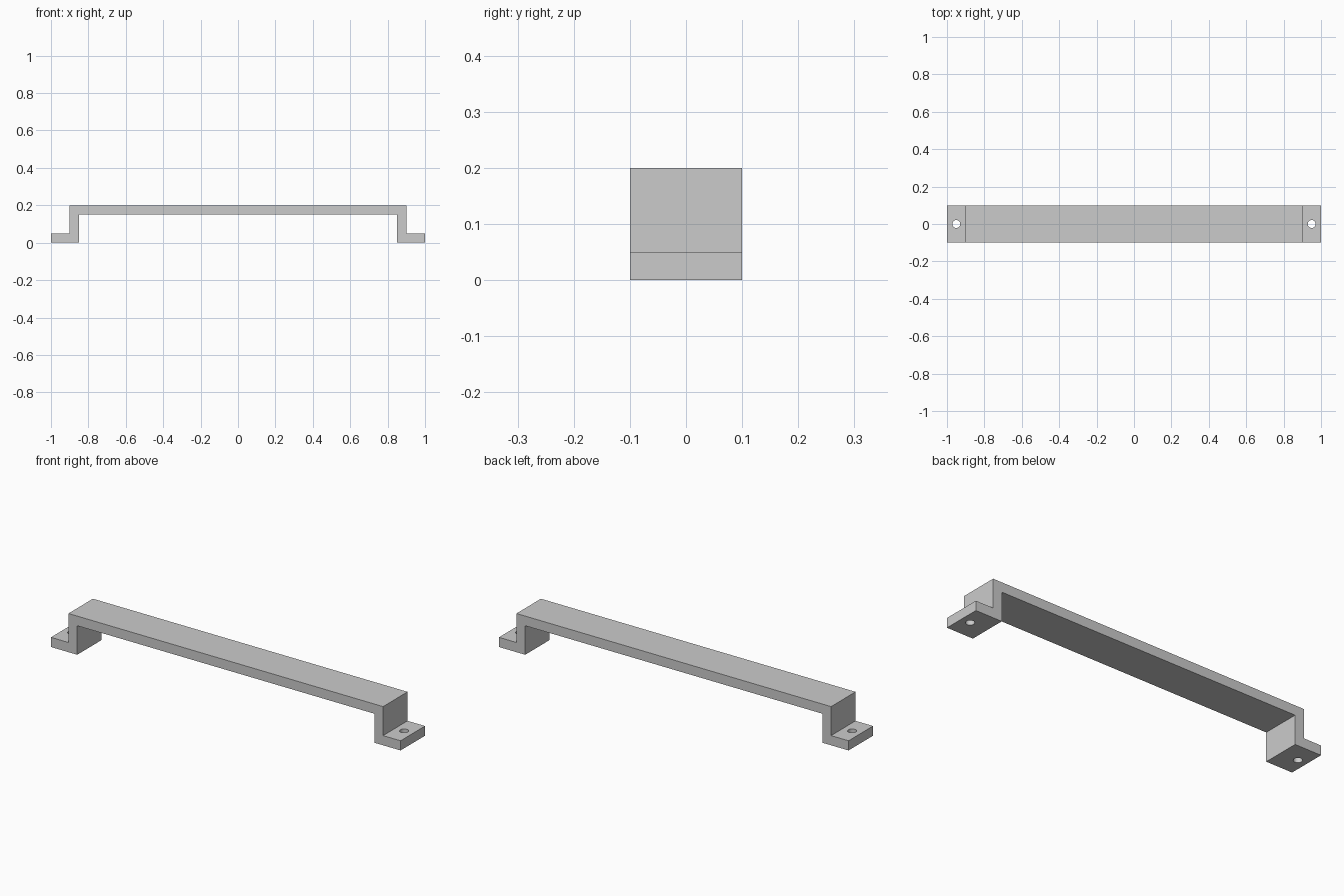
import bpy
import bmesh

cube = bpy.data.objects.get("Cube")
if cube:
    bpy.data.objects.remove(cube, do_unlink=True)

WIDTH = 0.2
HOLE_X, HOLE_RADIUS = 0.95, 0.021

grey = bpy.data.materials.new("plain grey")
grey.use_nodes = True
colour = (0.6, 0.6, 0.6, 1)
grey.diffuse_color = colour
grey.node_tree.nodes["Principled BSDF"].inputs["Base Color"].default_value = colour

# Bracket handle: half profile mirrored across x, then extruded along y
half = [(0.85, 0.15), (0.85, 0), (1, 0), (1, 0.05), (0.9, 0.05), (0.9, 0.2)]
profile = half + [(-x, z) for x, z in reversed(half)]
bm = bmesh.new()
face = bm.faces.new([bm.verts.new((x, -WIDTH / 2, z)) for x, z in profile])
side = bmesh.ops.extrude_face_region(bm, geom=[face])
verts = [v for v in side["geom"] if isinstance(v, bmesh.types.BMVert)]
bmesh.ops.translate(bm, verts=verts, vec=(0, WIDTH, 0))
bmesh.ops.recalc_face_normals(bm, faces=bm.faces)
mesh = bpy.data.meshes.new("handle")
bm.to_mesh(mesh)
bm.free()
mesh.materials.append(grey)
handle = bpy.data.objects.new("handle", mesh)
bpy.context.collection.objects.link(handle)

# Screw holes through both feet
for name, sign in (("left", 1), ("right", -1)):
    bpy.ops.mesh.primitive_cylinder_add(
        vertices=32, radius=HOLE_RADIUS, depth=0.2, location=(sign * HOLE_X, 0, 0.025))
    cutter = bpy.context.object
    cutter.name = name + "_hole_cutter"
    cutter.data.materials.append(grey)
    cutter.hide_render = True
    cutter.display_type = "WIRE"
    cut = handle.modifiers.new(name + "_screw_hole", "BOOLEAN")
    cut.operation = "DIFFERENCE"
    cut.solver = "EXACT"
    cut.object = cutter

# Smooth hole walls, sharp edges elsewhere
bpy.ops.object.select_all(action="DESELECT")
handle.select_set(True)
bpy.context.view_layer.objects.active = handle
for modifier in list(handle.modifiers):
    bpy.ops.object.modifier_apply(modifier=modifier.name)
for obj in [o for o in bpy.data.objects if o.name.endswith("_hole_cutter")]:
    bpy.data.objects.remove(obj, do_unlink=True)
bpy.ops.object.shade_smooth_by_angle(angle=0.6)
